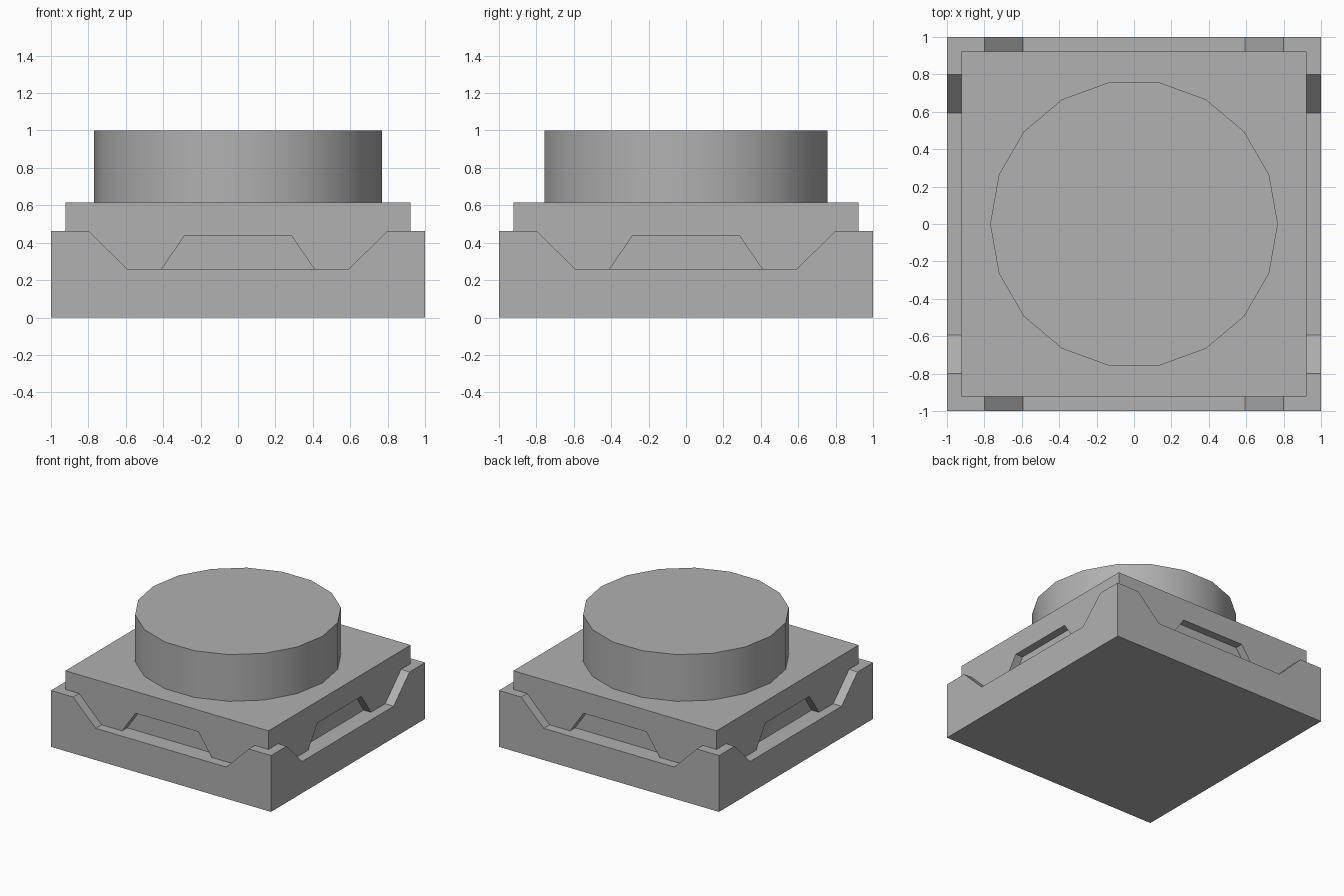
import bpy, bmesh, math
from mathutils import Matrix

if "Cube" in bpy.data.objects:
    bpy.data.objects.remove(bpy.data.objects["Cube"])


def add_object(name, bm):
    bmesh.ops.recalc_face_normals(bm, faces=bm.faces)
    mesh = bpy.data.meshes.new(name)
    bm.to_mesh(mesh)
    bm.free()
    obj = bpy.data.objects.new(name, mesh)
    bpy.context.collection.objects.link(obj)
    return obj


def box(name, half, z0, z1):
    bm = bmesh.new()
    bmesh.ops.create_cube(bm, size=1)
    bmesh.ops.scale(bm, vec=(2 * half, 2 * half, z1 - z0), verts=bm.verts)
    bmesh.ops.translate(bm, vec=(0, 0, (z0 + z1) / 2), verts=bm.verts)
    return add_object(name, bm)


def trapezoid_prism(name, low, high, z0, z1, y0, y1, angle):
    """Trapezoid in x/z, extruded along y, then turned about z."""
    bm = bmesh.new()
    profile = [(-low, z0), (low, z0), (high, z1), (-high, z1)]
    face = bm.faces.new([bm.verts.new((x, y0, z)) for x, z in profile])
    out = bmesh.ops.extrude_face_region(bm, geom=[face])
    moved = [v for v in out["geom"] if isinstance(v, bmesh.types.BMVert)]
    bmesh.ops.translate(bm, vec=(0, y1 - y0, 0), verts=moved)
    bmesh.ops.rotate(bm, matrix=Matrix.Rotation(angle, 3, 'Z'), verts=bm.verts)
    obj = add_object(name, bm)
    obj.hide_render = True
    return obj


def combine(target, other, operation):
    mod = target.modifiers.new("combine", 'BOOLEAN')
    mod.operation = operation
    mod.solver = 'EXACT'
    mod.object = other
    bpy.context.view_layer.objects.active = target
    bpy.ops.object.modifier_apply(modifier=mod.name)
    bpy.data.objects.remove(other, do_unlink=True)


# Outer base with a wide notch through each side, leaving corner posts
base = box("base", 1.0, 0.0, 0.463)
for i in range(2):
    notch = trapezoid_prism("notch_cutter", 0.593, 0.856, 0.26, 0.52,
                            -1.2, 1.2, i * math.pi / 2)
    combine(base, notch, 'DIFFERENCE')

# Inner core with a shallow recess above each notch floor
core = box("core", 0.923, 0.1, 0.616)
for i in range(4):
    recess = trapezoid_prism("recess_cutter", 0.449, 0.285, 0.2, 0.438,
                             -1.1, -0.857, i * math.pi / 2)
    combine(core, recess, 'DIFFERENCE')
combine(base, core, 'UNION')

# Round stud on top, 18 sides
bpy.ops.mesh.primitive_cylinder_add(vertices=18, radius=0.769, depth=0.384,
                                    location=(0, 0, 0.808),
                                    rotation=(0, 0, math.pi / 2))
stud = bpy.context.object
stud.name = "top_stud"
bpy.ops.object.shade_smooth_by_angle(angle=math.radians(30))

# Darker grey for the whole piece
grey = bpy.data.materials.new("dark_grey")
grey.diffuse_color = (0.44, 0.44, 0.44, 1)
grey.use_nodes = True
grey.node_tree.nodes["Principled BSDF"].inputs["Base Color"].default_value = grey.diffuse_color
for obj in (base, stud):
    obj.data.materials.clear()
    obj.data.materials.append(grey)
